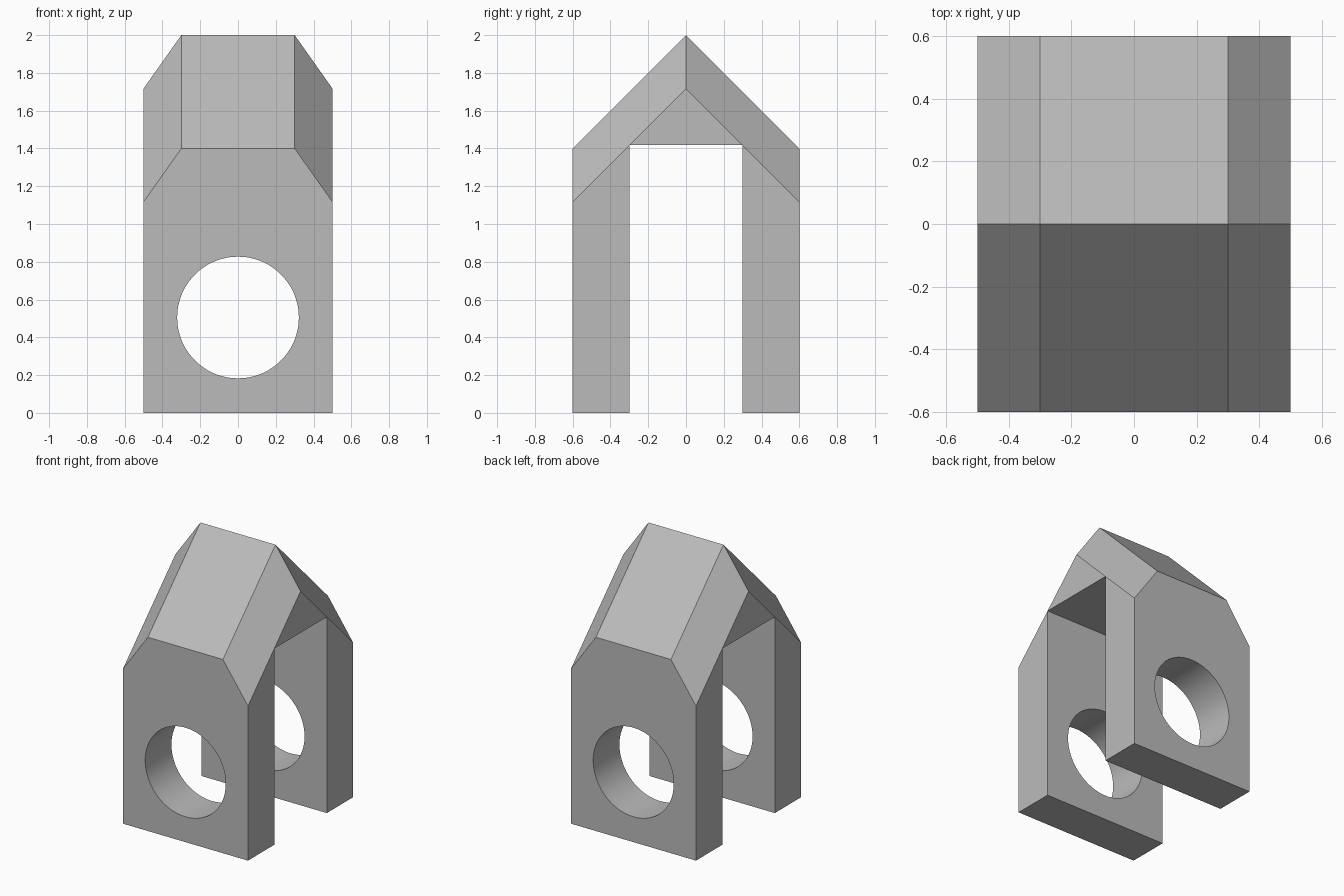
import bpy, bmesh, math
from mathutils import Vector

cube = bpy.data.objects.get("Cube")
if cube:
    bpy.data.objects.remove(cube, do_unlink=True)

HALF_X, HALF_Y, LEG_INNER = 0.5, 0.6, 0.3
EAVE, RIDGE, FLAT_X = 1.4, 2.0, 0.3
SLOPE = math.sqrt(2)
HOLE_Z, HOLE_R = 0.505, 0.322

grey = bpy.data.materials.new("plain grey")
grey.use_nodes = True
grey.diffuse_color = (0.5, 0.5, 0.5, 1)
grey.node_tree.nodes["Principled BSDF"].inputs["Base Color"].default_value = (0.5, 0.5, 0.5, 1)


def new_object(name, bm):
    bmesh.ops.recalc_face_normals(bm, faces=bm.faces)
    mesh = bpy.data.meshes.new(name)
    bm.to_mesh(mesh)
    bm.free()
    mesh.materials.append(grey)
    obj = bpy.data.objects.new(name, mesh)
    bpy.context.collection.objects.link(obj)
    return obj


def prism(profile, half_x):
    """Closed yz profile extruded along x."""
    bm = bmesh.new()
    face = bm.faces.new([bm.verts.new((-half_x, y, z)) for y, z in profile])
    side = bmesh.ops.extrude_face_region(bm, geom=[face])["geom"]
    verts = [v for v in side if isinstance(v, bmesh.types.BMVert)]
    bmesh.ops.translate(bm, verts=verts, vec=(2 * half_x, 0, 0))
    return bm


# Gabled block
body = prism([(-HALF_Y, 0), (HALF_Y, 0), (HALF_Y, EAVE), (0, RIDGE), (-HALF_Y, EAVE)], HALF_X)

# Chamfer the four sloping roof edges
for sx in (-1, 1):
    for sy in (-1, 1):
        cut = bmesh.ops.bisect_plane(
            body, geom=body.verts[:] + body.edges[:] + body.faces[:], dist=1e-5,
            plane_co=(sx * FLAT_X, 0, RIDGE),
            plane_no=Vector((sx * SLOPE, sy, 1)).normalized(), clear_outer=True)
        rim = [e for e in body.edges if e.is_boundary]
        bmesh.ops.holes_fill(body, edges=rim)
clevis = new_object("clevis_body", body)

# Slot between the legs
top = RIDGE - (HALF_X - FLAT_X) * SLOPE - LEG_INNER
slot = new_object("slot_cutter", prism(
    [(-LEG_INNER, -1), (LEG_INNER, -1), (LEG_INNER, top), (-LEG_INNER, top)], 1))

# Round pin hole through both legs
bpy.ops.mesh.primitive_cylinder_add(vertices=96, radius=HOLE_R, depth=3,
                                    location=(0, 0, HOLE_Z), rotation=(math.pi / 2, 0, 0))
hole = bpy.context.object
hole.name = "pin_hole_cutter"
hole.data.materials.append(grey)

bpy.ops.object.select_all(action='DESELECT')
bpy.context.view_layer.objects.active = clevis
clevis.select_set(True)
for cutter in (slot, hole):
    mod = clevis.modifiers.new(cutter.name, 'BOOLEAN')
    mod.operation, mod.solver, mod.object = 'DIFFERENCE', 'EXACT', cutter
    bpy.ops.object.modifier_apply(modifier=mod.name)
    bpy.data.objects.remove(cutter, do_unlink=True)

bpy.ops.object.shade_smooth_by_angle(angle=math.radians(30))
